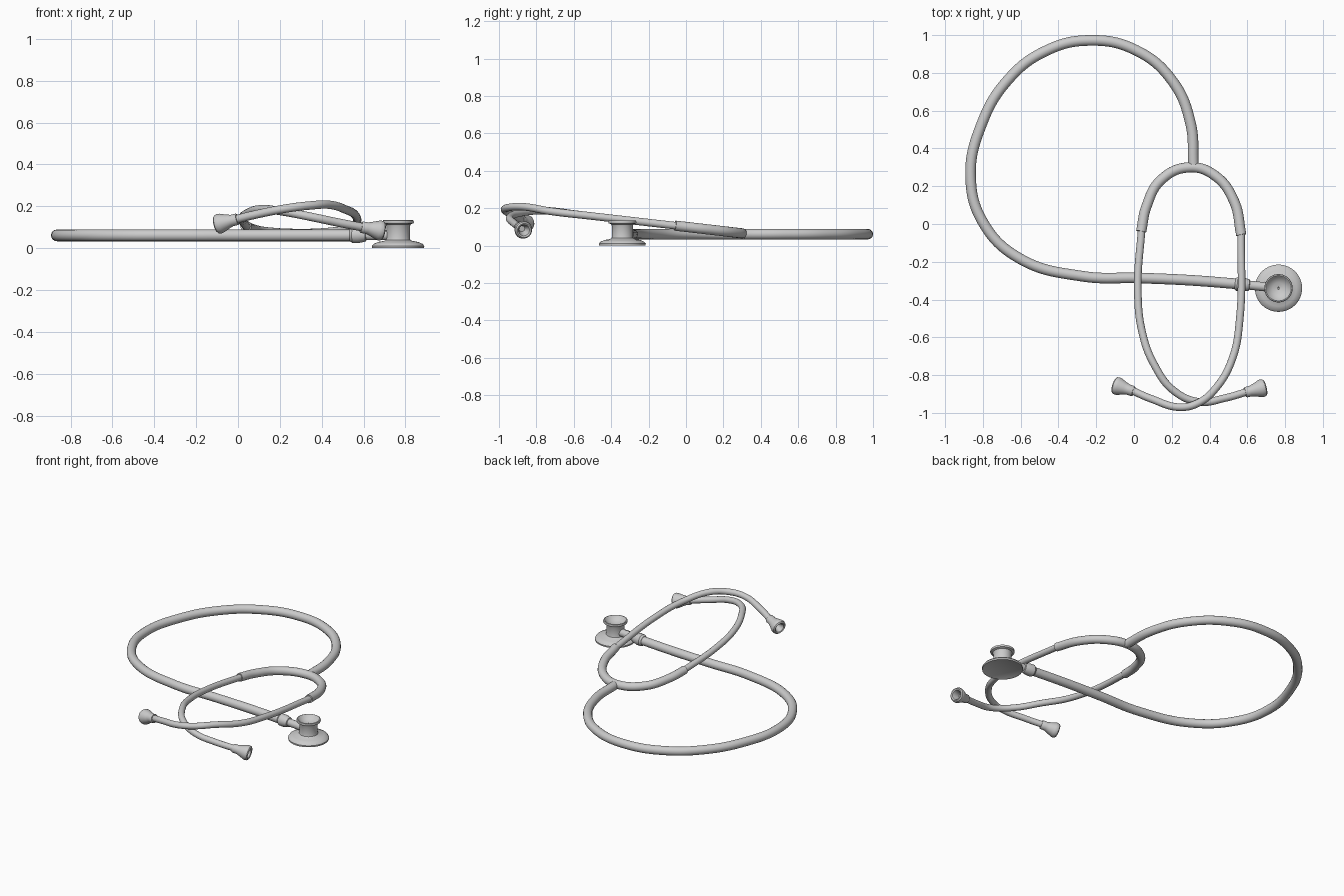
import bpy, bmesh, math
from mathutils import Vector


def tube(name, pts, radius):
    # smooth round tube through the given points
    cu = bpy.data.curves.new(name, 'CURVE')
    cu.dimensions = '3D'
    cu.bevel_depth = radius
    cu.bevel_resolution = 6
    cu.resolution_u = 12
    cu.use_fill_caps = True
    sp = cu.splines.new('BEZIER')
    sp.bezier_points.add(len(pts) - 1)
    for bp, p in zip(sp.bezier_points, pts):
        bp.co = p
        bp.handle_left_type = bp.handle_right_type = 'AUTO'
    ob = bpy.data.objects.new(name, cu)
    bpy.context.collection.objects.link(ob)
    bpy.ops.object.select_all(action='DESELECT')
    ob.select_set(True)
    bpy.context.view_layer.objects.active = ob
    bpy.ops.object.convert(target='MESH')
    bpy.ops.object.shade_smooth_by_angle(angle=math.radians(40))
    return ob


def lathe(name, profile, origin, direction=(0, 0, 1), steps=48):
    # revolve an (r, h) profile about an axis
    bm = bmesh.new()
    vs = [bm.verts.new((r, 0, h)) for r, h in profile]
    es = [bm.edges.new(p) for p in zip(vs, vs[1:])]
    bmesh.ops.spin(bm, geom=vs + es, cent=(0, 0, 0), axis=(0, 0, 1),
                   angle=2 * math.pi, steps=steps, use_duplicate=False)
    bmesh.ops.remove_doubles(bm, verts=bm.verts, dist=1e-5)
    bmesh.ops.recalc_face_normals(bm, faces=bm.faces)
    me = bpy.data.meshes.new(name)
    bm.to_mesh(me)
    bm.free()
    ob = bpy.data.objects.new(name, me)
    bpy.context.collection.objects.link(ob)
    ob.location = origin
    ob.rotation_euler = Vector(direction).to_track_quat('Z', 'Y').to_euler()
    bpy.ops.object.select_all(action='DESELECT')
    ob.select_set(True)
    bpy.context.view_layer.objects.active = ob
    bpy.ops.object.shade_smooth_by_angle(angle=math.radians(35))
    return ob


def tilt(x, y):
    # the headset leans upward toward the front
    return (x, y, 0.1 - 0.115 * y)


# long rubber tubing lying flat
loop = [(0.315, 0.31), (0.30, 0.53), (0.205, 0.755), (0.01, 0.92), (-0.235, 0.972),
        (-0.47, 0.915), (-0.67, 0.76), (-0.81, 0.52), (-0.865, 0.25), (-0.80, 0.01),
        (-0.61, -0.18), (-0.27, -0.277), (0.03, -0.286), (0.30, -0.298), (0.56, -0.318)]
tube("main_tubing", [(x, y, 0.061) for x, y in loop], 0.028)

# rubber fork
fork = [(0.038, -0.04), (0.065, 0.09), (0.145, 0.235), (0.295, 0.300),
        (0.43, 0.255), (0.53, 0.12), (0.568, -0.058)]
tube("fork_tubing", [tilt(x, y) for x, y in fork], 0.027)

# metal ear tubes, crossing at the front
left = [tilt(0.041, -0.02), tilt(0.02, -0.345), tilt(0.045, -0.58), tilt(0.11, -0.75),
        (0.21, -0.882, 0.176), (0.347, -0.942, 0.150), (0.48, -0.922, 0.122),
        (0.61, -0.885, 0.097)]
right = [tilt(0.567, -0.03), tilt(0.56, -0.5), tilt(0.52, -0.715), (0.43, -0.873, 0.208),
         (0.345, -0.945, 0.204), (0.245, -0.970, 0.192), (0.09, -0.925, 0.162),
         (-0.02, -0.877, 0.135)]
tube("left_ear_tube", left, 0.02)
tube("right_ear_tube", right, 0.02)

# flared hollow ear tips
tip = [(0.0, 0.0), (0.025, 0.0), (0.028, 0.005), (0.028, 0.03), (0.034, 0.05),
       (0.046, 0.083), (0.048, 0.094), (0.045, 0.106), (0.038, 0.112),
       (0.030, 0.108), (0.021, 0.085), (0.016, 0.06), (0.0, 0.06)]
lathe("right_side_ear_tip", tip, (0.588, -0.892, 0.101), (0.107, 0.027, -0.020), 32)
lathe("left_side_ear_tip", tip, (-0.002, -0.886, 0.139), (-0.104, 0.034, -0.026), 32)

# connector collar and stem into the chest piece
stem = [(0.0, 0.0), (0.029, 0.0), (0.038, 0.012), (0.038, 0.04), (0.030, 0.075),
        (0.024, 0.078), (0.024, 0.19), (0.0, 0.19)]
lathe("stem_connector", stem, (0.535, -0.316, 0.062), (0.23, -0.024, 0), 32)

# chest piece: wide diaphragm, waist and small cupped bell
chest = [(0.0, 0.002), (0.112, 0.002), (0.115, 0.0), (0.124, 0.0), (0.125, 0.010),
         (0.118, 0.020), (0.095, 0.030), (0.066, 0.035), (0.058, 0.040), (0.056, 0.048),
         (0.056, 0.105), (0.060, 0.114), (0.073, 0.119), (0.075, 0.125), (0.073, 0.133),
         (0.067, 0.135), (0.062, 0.131), (0.056, 0.120), (0.030, 0.106),
         (0.006, 0.102), (0.005, 0.085), (0.0, 0.085)]
lathe("chest_piece", chest, (0.765, -0.340, 0.0), steps=64)
